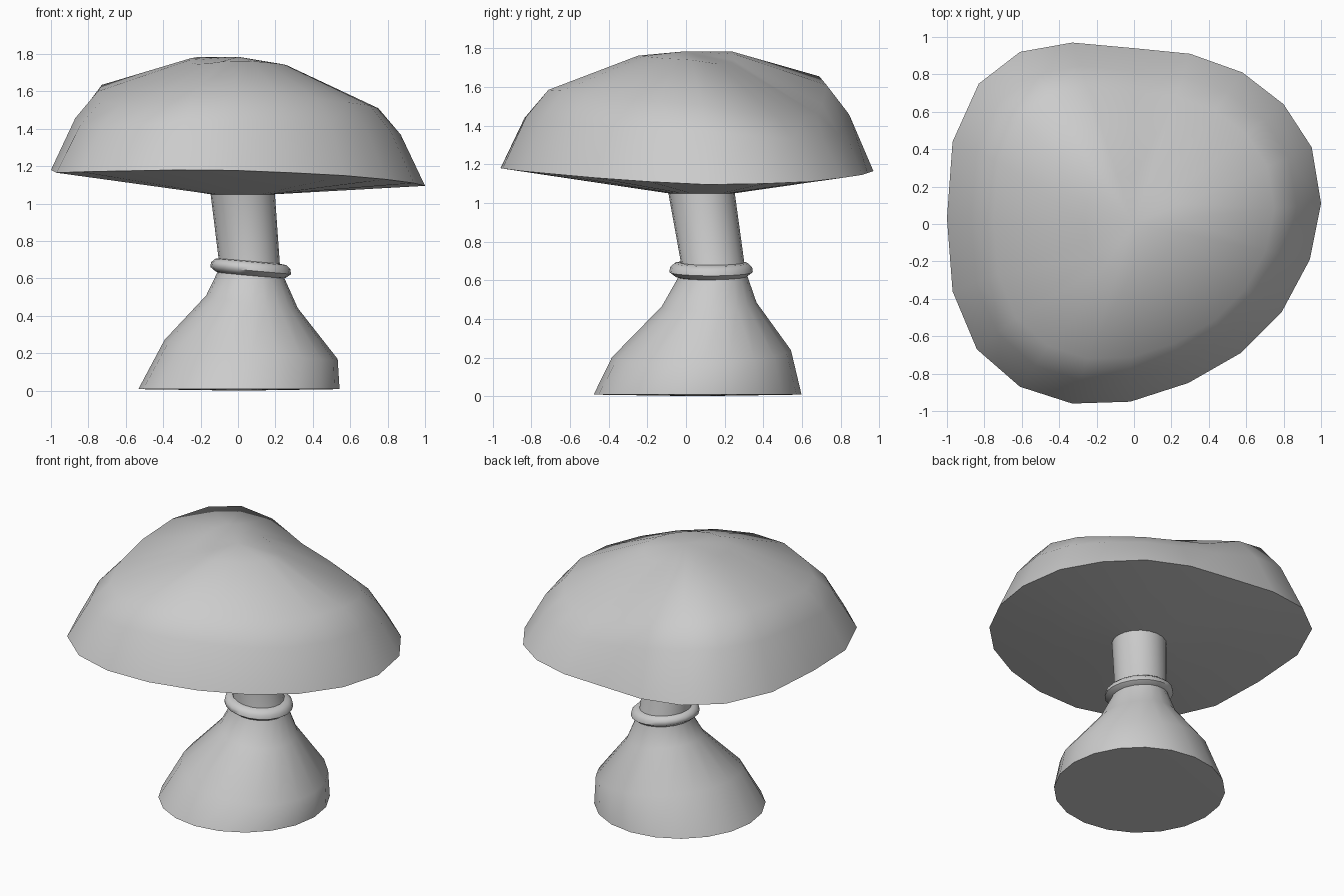
import bpy, bmesh
from math import cos, sin, tau, radians

if "Cube" in bpy.data.objects:
    bpy.data.objects.remove(bpy.data.objects["Cube"])

N = 20


def loft(name, rings, start=None, end=None):
    """Skin a list of equal-sized point rings, closing ends with a centre point."""
    bm = bmesh.new()
    loops = [[bm.verts.new(p) for p in ring] for ring in rings]
    for a, b in zip(loops, loops[1:]):
        for i in range(N):
            j = (i + 1) % N
            bm.faces.new((a[i], a[j], b[j], b[i]))
    for loop, tip in ((loops[0], start), (loops[-1], end)):
        if tip:
            c = bm.verts.new(tip)
            for i in range(N):
                bm.faces.new((loop[i], loop[(i + 1) % N], c))
    bmesh.ops.recalc_face_normals(bm, faces=bm.faces[:])
    mesh = bpy.data.meshes.new(name)
    bm.to_mesh(mesh)
    bm.free()
    obj = bpy.data.objects.new(name, mesh)
    bpy.context.collection.objects.link(obj)
    bpy.ops.object.select_all(action='DESELECT')
    obj.select_set(True)
    bpy.context.view_layer.objects.active = obj
    bpy.ops.object.shade_smooth_by_angle(angle=radians(60))
    return obj


def disc(cx, cy, z, r, tx=0.0, ty=0.0):
    """Round ring tilted by slopes tx, ty."""
    pts = []
    for i in range(N):
        dx, dy = r * cos(tau * i / N), r * sin(tau * i / N)
        pts.append((cx + dx, cy + dy, z + tx * dx + ty * dy))
    return pts


# stem: flared foot, narrow leaning neck
loft("stem", [
    disc(0.005, 0.06, 0.008, 0.538),
    disc(0.07, 0.08, 0.22, 0.463, -0.11, 0.04),
    disc(0.075, 0.12, 0.475, 0.245, -0.14, 0.04),
    disc(0.07, 0.14, 0.615, 0.18, -0.1, 0.0),
    disc(0.06, 0.138, 0.69, 0.164, -0.1, 0.0),
    disc(0.025, 0.08, 1.055, 0.172),
], start=(0.005, 0.06, 0.0))

# collar ring around the neck
loft("collar", [disc(0.068, 0.13, z, r, -0.09, 0.0) for z, r in
                ((0.615, 0.17), (0.62, 0.187), (0.642, 0.216),
                 (0.668, 0.212), (0.688, 0.19), (0.692, 0.16))])

# cap: lobed rim outline (x, y, rim height, shoulder height)
outline = [
    (1.0, .11, 1.095, 1.51), (.95, .41, 1.10, 1.47), (.80, .64, 1.11, 1.44),
    (.58, .81, 1.13, 1.44), (.30, .91, 1.145, 1.46), (0, .94, 1.155, 1.51),
    (-.33, .97, 1.165, 1.61), (-.61, .92, 1.175, 1.655), (-.83, .75, 1.18, 1.655),
    (-.97, .44, 1.18, 1.635), (-1.0, .03, 1.18, 1.60), (-.97, -.36, 1.165, 1.55),
    (-.84, -.67, 1.17, 1.53), (-.61, -.87, 1.175, 1.54), (-.33, -.96, 1.18, 1.575),
    (-.02, -.95, 1.178, 1.585), (.29, -.85, 1.165, 1.58), (.57, -.69, 1.15, 1.56),
    (.79, -.47, 1.13, 1.54), (.94, -.19, 1.11, 1.525),
]
rim = [(x, y, zr) for x, y, zr, zs in outline]
flank = [(x * .87, y * .87, zr + .66 * (zs - zr)) for x, y, zr, zs in outline]
shoulder = [(x * .75, y * .75, zs) for x, y, zr, zs in outline]
crown = [(x * .26, y * .26, 1.755 + .3 * (zs - 1.56)) for x, y, zr, zs in outline]
loft("cap", [rim, flank, shoulder, crown], end=(0, 0, 1.785))

# underside of the cap, a shallow cone down to the stem
loft("cap_underside", [rim, disc(0.025, 0.08, 1.05, 0.172)], end=(0.025, 0.08, 1.05))
